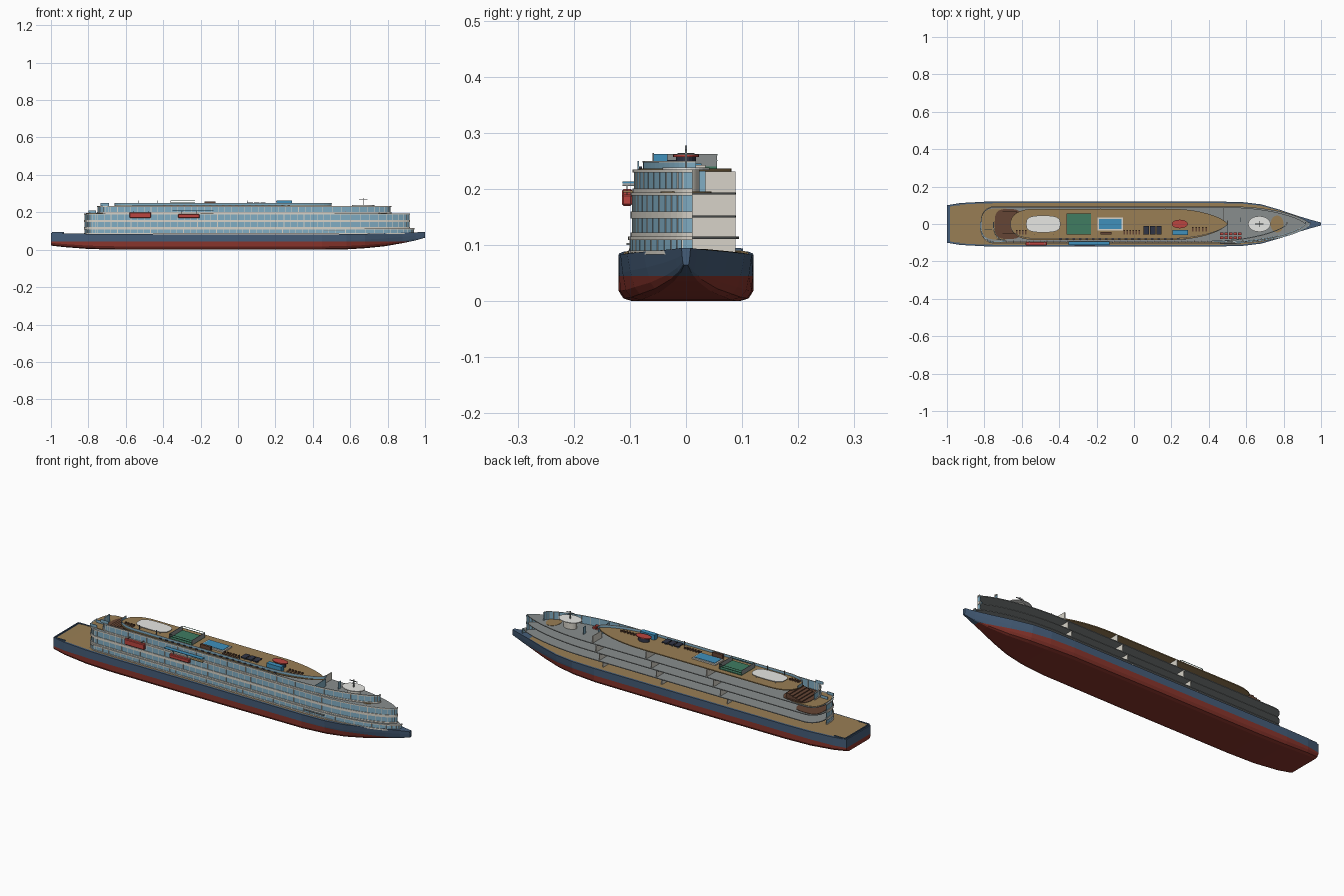
import bpy, bmesh, math
from mathutils import Vector

if "Cube" in bpy.data.objects:
    bpy.data.objects.remove(bpy.data.objects["Cube"])

def mat(name, r, g, b):
    m = bpy.data.materials.new(name)
    m.diffuse_color = (r, g, b, 1)
    m.use_nodes = True
    m.node_tree.nodes["Principled BSDF"].inputs["Base Color"].default_value = m.diffuse_color
    return m

NAVY = mat("navy", .06, .11, .19)
RED = mat("hull_red", .25, .035, .025)
GLASS = mat("glass", .22, .42, .55)
CREAM = mat("cream", .68, .65, .58)
WOOD = mat("wood", .32, .21, .09)
BROWN = mat("dark_wood", .13, .06, .035)
GREY = mat("deck_grey", .25, .27, .27)
WHITE = mat("white", .8, .8, .77)
GREEN = mat("court_green", .05, .2, .12)
POOL = mat("pool_blue", .05, .28, .5)
DARK = mat("dark", .03, .035, .06)
BOAT = mat("boat_red", .5, .06, .05)

def finish(bm, name, *mats):
    bmesh.ops.recalc_face_normals(bm, faces=bm.faces[:])
    me = bpy.data.meshes.new(name)
    bm.to_mesh(me)
    bm.free()
    for m in mats:
        me.materials.append(m)
    ob = bpy.data.objects.new(name, me)
    bpy.context.collection.objects.link(ob)
    return ob

def add_box(bm, x0, x1, y0, y1, z0, z1):
    vs = bmesh.ops.create_cube(bm, size=1)["verts"]
    for v in vs:
        v.co = ((x0 + x1) / 2 + v.co.x * (x1 - x0), (y0 + y1) / 2 + v.co.y * (y1 - y0),
                (z0 + z1) / 2 + v.co.z * (z1 - z0))

def boxes(name, m, items):
    bm = bmesh.new()
    for it in items:
        add_box(bm, *it)
    return finish(bm, name, m)

def prism(name, m, pts, z0, z1):
    bm = bmesh.new()
    f = bm.faces.new([bm.verts.new((x, y, z0)) for x, y in pts])
    ext = bmesh.ops.extrude_face_region(bm, geom=[f])["geom"]
    for v in ext:
        if isinstance(v, bmesh.types.BMVert):
            v.co.z = z1
    return finish(bm, name, m)

def ellipse(cx, cy, rx, ry, n=32, p=1.0):
    out = []
    for i in range(n):
        c, s = math.cos(2 * math.pi * i / n), math.sin(2 * math.pi * i / n)
        out.append((cx + rx * math.copysign(abs(c) ** p, c), cy + ry * math.copysign(abs(s) ** p, s)))
    return out

def side(xa, xf, hw, la, lf, step=.035):
    """Port-side plan curve (-y), bow to stern."""
    N = 12
    pts = [(xf - lf + lf * math.cos(i / N * math.pi / 2), -hw * math.sin(i / N * math.pi / 2) ** 1.4) for i in range(N + 1)]
    x0, x1 = xf - lf, xa + la
    n = max(2, int((x0 - x1) / step))
    pts += [(x0 + (x1 - x0) * i / n, -hw) for i in range(1, n)]
    pts += [(x1 - la * math.sin(i / 8 * math.pi / 2), -hw * math.cos(i / 8 * math.pi / 2) ** .8) for i in range(9)]
    return pts

def full(xa, xf, hw, la, lf):
    p = side(xa, xf, hw, la, lf)
    return p + [(x, -y * .95) for x, y in reversed(p[1:-1])]

def shell(name, m, path, z0, z1, t):
    """Open wall strip with thickness along a plan curve."""
    bm = bmesh.new()
    rows = [(bm.verts.new((x, y, z0)), bm.verts.new((x, y, z1))) for x, y in path]
    for a, b in zip(rows, rows[1:]):
        bm.faces.new((a[0], b[0], b[1], a[1]))
    ob = finish(bm, name, m)
    md = ob.modifiers.new("thick", "SOLIDIFY")
    md.thickness = t
    md.offset = 0
    return ob

# hull: lofted sections (x, half beam, keel z, sheer z)
stations = [(-1, .1, .022, .089), (-.93, .112, .014, .088), (-.8, .119, .004, .085), (-.65, .12, 0, .083),
            (0, .12, 0, .082), (.45, .12, 0, .082), (.58, .117, .002, .083), (.68, .105, .008, .085),
            (.78, .076, .018, .088), (.88, .042, .035, .091), (.95, .021, .05, .093), (1, .008, .064, .095)]
bm = bmesh.new()
rings = []
for x, w, k, s in stations:
    h, flare = s - k, max(0, (x - .4) / .6) * .45
    half = [(w * (.8 - flare * .8), 0), (w * (.93 - flare * .7), .06), (w * (1 - flare * .6), .22), (w * (1 - flare * .25), .6), (w, 1)]
    prof = [(-y, z) for y, z in reversed(half)] + half
    rings.append([bm.verts.new((x, y, k + z * h)) for y, z in prof])
for a, b in zip(rings, rings[1:]):
    for i in range(10):
        j = (i + 1) % 10
        bm.faces.new((a[i], a[j], b[j], b[i]))
bm.faces.new(rings[0])
bm.faces.new(rings[-1])
bmesh.ops.bisect_plane(bm, geom=bm.verts[:] + bm.edges[:] + bm.faces[:], plane_co=Vector((0, 0, .045)), plane_no=Vector((0, 0, 1)))
for f in bm.faces:
    f.material_index = 1 if f.calc_center_median().z < .045 else 0
finish(bm, "hull", NAVY, RED)

# main deck planking follows the sheer
bm = bmesh.new()
rows = [(bm.verts.new((x, -w * .93, s + .0015)), bm.verts.new((x, w * .93, s + .0015)))
        for x, w, k, s in [(-.985, .1, 0, .089)] + stations[1:-2]]
for a, b in zip(rows, rows[1:]):
    bm.faces.new((a[0], a[1], b[1], b[0]))
finish(bm, "main_deck", WOOD)

# superstructure storeys: (floor z, ceiling z, stern x, bow x, half width)
storeys = [(.083, .115, -.82, .94, .099), (.115, .153, -.82, .915, .094),
           (.153, .194, -.82, .915, .094), (.194, .235, -.75, .815, .091)]
for n, (z0, z1, xa, xf, hw) in enumerate(storeys):
    arg = (xa, xf, hw, .07, .42)
    p = side(*arg)
    path = [(xf, .012)] + p + [(xa, .012)]
    shell(f"window_wall_{n}", GLASS, path, z0, z1, .002)
    po = side(xa - .003, xf + .003, hw + .003, .07, .42)
    trim = [(xf + .003, .012)] + po + [(xa - .003, .012)]
    shell(f"lower_trim_{n}", CREAM, trim, z0, z0 + .007, .003)
    shell(f"upper_trim_{n}", CREAM, trim, z1 - .006, z1, .003)
    boxes(f"mullions_{n}", CREAM, [(x - .0015, x + .0015, y - .002, y + .002, z0, z1) for x, y in p[1:-1]])
    if n < 3:
        nx = storeys[n + 1]
        prism(f"floor_slab_{n}", GREY, full(*arg), z1 - .004, z1)
    # cutaway cabin partitions on the open side
    boxes(f"partitions_{n}", CREAM, [(x - .002, x + .002, .012, .088, z0, z1 - .004)
                                     for x in (-.3 + .04 * n, .08 + .03 * n, .42 + .02 * n)])

# aft terraces, forward terrace and open top deck
prism("aft_terrace", WOOD, ellipse(-.72, 0, .094, .083, 32, .6), .194, .196)
prism("aft_lounge_floor", BROWN, ellipse(-.67, 0, .075, .08, 32, .6), .196, .198)
prism("aft_lounge_lower", BROWN, ellipse(-.74, 0, .07, .078, 32, .6), .153, .155)
prism("forward_terrace", WOOD, ellipse(.765, 0, .035, .045), .194, .1955)
boxes("aft_stairs", BROWN, [(-.72 + i * .018, -.7 + i * .018, -.05, .07, .198, .203 + i * .005) for i in range(5)])
top = (-.66, .5, .085, .12, .3)
prism("top_deck", WOOD, full(*top), .231, .236)
tp = side(-.66, .5, .076, .12, .3)
shell("top_glass_rail", GLASS, [(.5, .018)] + tp + [(-.66, .018)], .236, .248, .0015)
shell("top_handrail", CREAM, [(.5, .018)] + tp + [(-.66, .018)], .2475, .2495, .003)

# forward pavilion with round roof and mast
prism("pavilion_drum", CREAM, ellipse(.67, 0, .035, .024), .194, .234)
prism("pavilion_roof", WHITE, ellipse(.67, 0, .06, .042), .234, .238)
boxes("mast", GREY, [(.668, .672, -.002, .002, .238, .277), (.648, .692, -.002, .002, .268, .271),
                     (.668, .672, -.015, .015, .262, .264)])

# aft canopy
prism("canopy", WHITE, ellipse(-.485, 0, .092, .045, 24, .65), .247, .25)
boxes("canopy_posts", CREAM, [(x - .002, x + .002, y - .002, y + .002, .236, .247) for x in (-.54, -.43) for y in (-.03, .03)])
boxes("flag_poles", GREY, [(x - .0015, x + .0015, -.06, -.057, .236, .264) for x in (-.53, -.43, .05)])

# sports court and fence
boxes("court", GREEN, [(-.36, -.23, -.055, .055, .236, .24)])
boxes("court_fence", GREY, [(x - .001, x + .001, -.055, .055, .24, .262) for x in (-.36, -.23)])
boxes("court_rails", GREEN, [(-.36, -.23, y - .001, y + .001, z, z + .002) for y in (-.055, .055) for z in (.25, .26)])

# pool
boxes("pool_surround", CREAM, [(-.195, -.06, -.035, .035, .236, .243)])
boxes("pool_water", POOL, [(-.187, -.068, -.028, .028, .243, .245)])

# bar with red round roof and blue kiosk
prism("bar_counter", DARK, ellipse(.245, 0, .03, .018, 20), .236, .257)
prism("bar_roof", BOAT, ellipse(.245, 0, .043, .023, 24), .257, .261)
boxes("kiosk", POOL, [(.205, .29, -.058, -.033, .236, .262)])
boxes("snack_counter", BROWN, [(-.18, -.12, -.056, -.044, .236, .257)])
boxes("solar_panels", DARK, [(x, x + .028, -.055, -.01, .248, .252) for x in (.052, .086, .12)])
boxes("panel_stands", GREY, [(x + .01, x + .018, -.04, -.025, .236, .248) for x in (.052, .086, .12)])

# sun loungers in rows
def loungers(name, m, xs, y, w=.008, l=.024):
    boxes(name, m, [b for x in xs for b in ((x, x + w, y, y + l, .238, .241), (x, x + w, y + l - .006, y + l, .241, .246))])

loungers("loungers_aft", BROWN, [-.63 + i * .016 for i in range(4)], -.055)
loungers("loungers_mid", BROWN, [-.055 + i * .016 for i in range(6)], -.055)
loungers("loungers_fore", BROWN, [.31 + i * .018 for i in range(5)], -.04)
boxes("side_benches", DARK, [(x, x + .014, -.084, -.078, .236, .24) for x in [-.4 + i * .035 for i in range(20)]])

# forward lounge furniture on the open floor
boxes("lounge_seats", BOAT, [(.46 + i * .024, .478 + i * .024, y, y + .014, .194, .203) for i in range(5) for y in (-.08, -.06)])
boxes("lounge_screen", GLASS, [(.57, .572, .012, .035, .194, .232), (.5, .502, -.08, .012, .194, .232)])

# lifeboats, davits and boat canopy on the port side
bm = bmesh.new()
for x0, x1, z0, z1 in ((-.58, -.465, .17, .2), (-.32, -.205, .17, .19)):
    add_box(bm, x0, x1, -.114, -.096, z0, z1)
bmesh.ops.bevel(bm, geom=bm.edges[:], offset=.003, segments=1, affect="EDGES")
finish(bm, "lifeboats", BOAT)
boxes("davits", GREY, [(x - .002, x + .002, -.113, -.09, .205, .208) for x in (-.56, -.48, -.3, -.22)]
      + [(x - .001, x + .001, -.106, -.104, .188, .208) for x in (-.56, -.48, -.3, -.22)])
boxes("boat_canopy", POOL, [(-.35, -.13, -.113, -.092, .21, .213)])
boxes("boarding_platform", WOOD, [(-.2, -.13, -.112, -.094, .194, .197)])
boxes("side_gangway", GREY, [(.46, .57, -.106, -.096, .1, .104)])

# glass wind screens at the aft terrace
boxes("wind_screens", GLASS, [(-.8, -.76, y - .001, y + .001, .196, .21) for y in (-.08, -.03)]
      + [(-.735, -.69, -.086, -.084, .235, .25)])

# stern rail
boxes("stern_rail", NAVY, [(-.995, -.99, -.098, .098, .089, .095)]
      + [(-.99, -.93, s * .1 - .002, s * .1 + .002, .088, .094) for s in (-1, 1)])
